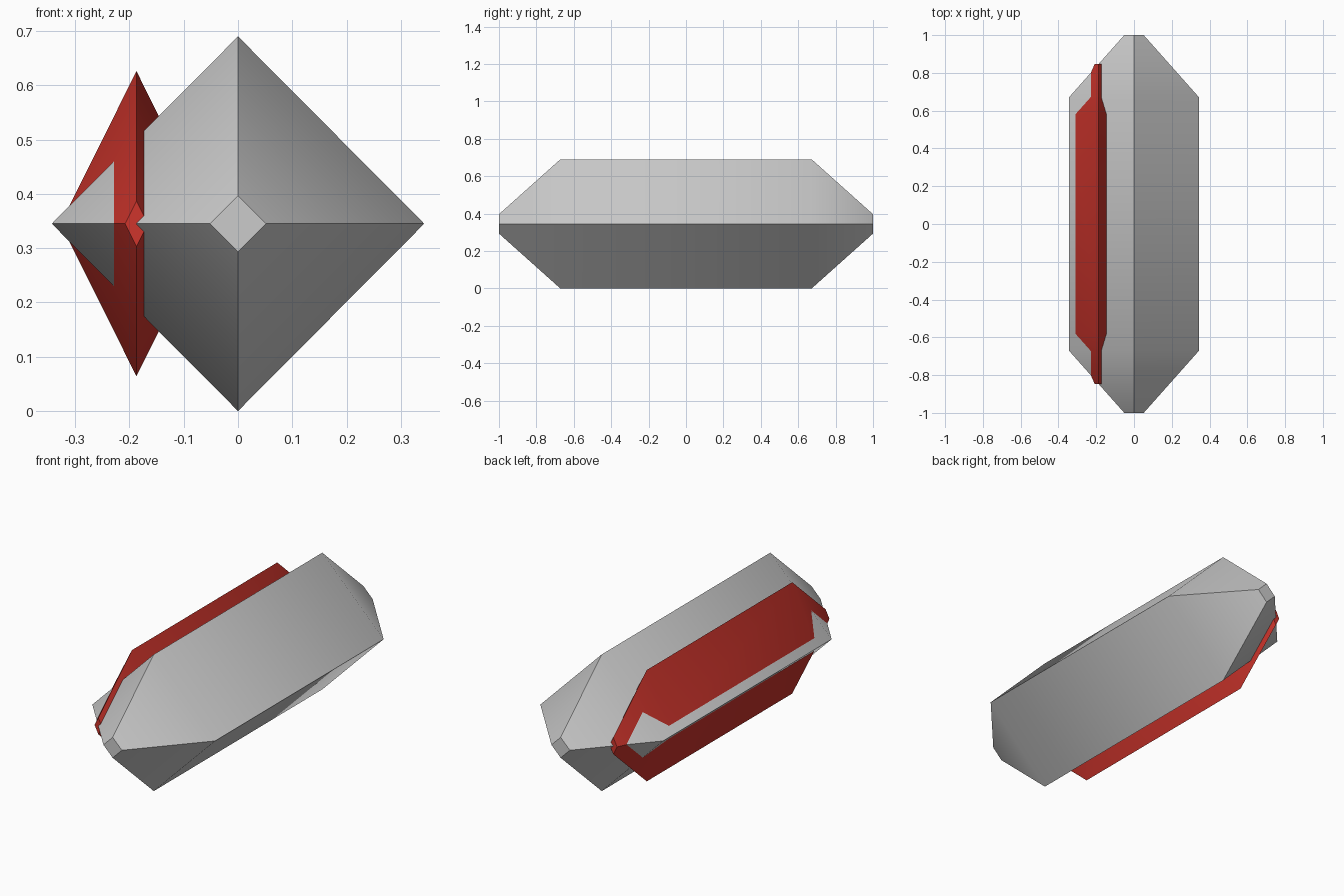
import bpy, bmesh, math

if "Cube" in bpy.data.objects:
    bpy.data.objects.remove(bpy.data.objects["Cube"])


def material(name, rgb):
    m = bpy.data.materials.new(name)
    m.diffuse_color = (*rgb, 1.0)
    m.use_nodes = True
    m.node_tree.nodes["Principled BSDF"].inputs["Base Color"].default_value = m.diffuse_color
    return m


def crystal(name, cx, cz, hx, hz, tip, y_ring, y_end, mat):
    """Diamond-section bar along y, tapering to a small flat diamond at both ends."""
    bm = bmesh.new()
    rings = []
    for y, s in ((-y_end, tip), (-y_ring, 1), (y_ring, 1), (y_end, tip)):
        rings.append([bm.verts.new((cx + hx * s * dx, y, cz + hz * s * dz))
                      for dx, dz in ((1, 0), (0, 1), (-1, 0), (0, -1))])
    for a, b in zip(rings, rings[1:]):
        for i in range(4):
            j = (i + 1) % 4
            bm.faces.new((a[i], a[j], b[j], b[i]))
    bm.faces.new(rings[0])
    bm.faces.new(rings[-1])
    bmesh.ops.recalc_face_normals(bm, faces=bm.faces)
    me = bpy.data.meshes.new(name)
    bm.to_mesh(me)
    bm.free()
    me.materials.append(mat)
    ob = bpy.data.objects.new(name, me)
    bpy.context.collection.objects.link(ob)
    # the soft ring edges are smooth, all other edges sharp
    bpy.ops.object.select_all(action='DESELECT')
    ob.select_set(True)
    bpy.context.view_layer.objects.active = ob
    bpy.ops.object.shade_smooth_by_angle(angle=math.radians(40))
    return ob


grey = material("grey", (0.6, 0.6, 0.6))
red = material("red", (0.62, 0.035, 0.025))

# main body
crystal("body", 0, 0.345, 0.343, 0.345, 0.15, 0.672, 1.0, grey)
# slimmer red fin crystal pushed into the left side
crystal("side_fin", -0.187, 0.345, 0.14, 0.281, 0.15, 0.58, 0.847, red)
